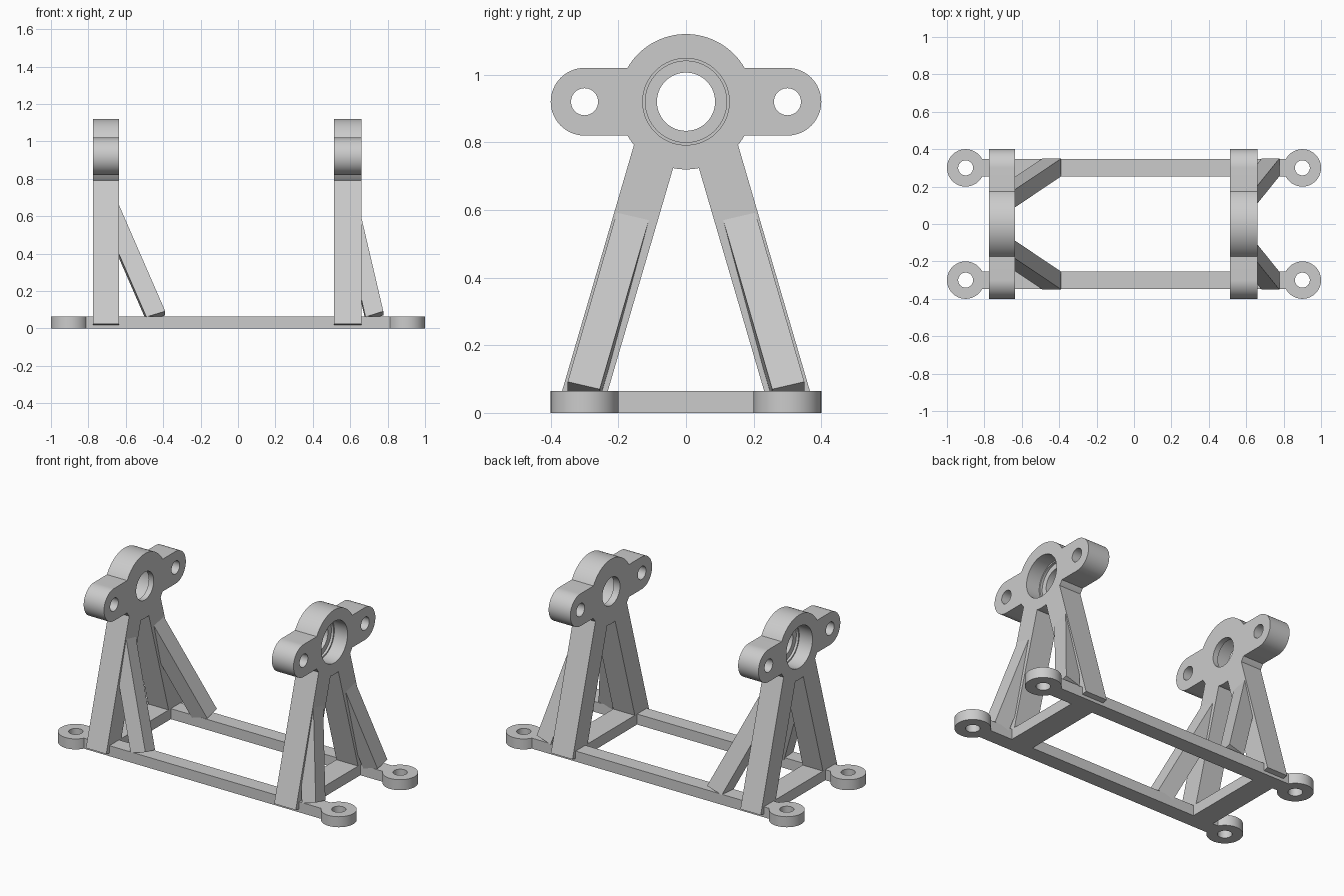
import bpy, bmesh
from math import sin, cos, radians, tau
from mathutils import Vector

cube = bpy.data.objects.get("Cube")
if cube:
    bpy.data.objects.remove(cube, do_unlink=True)

grey = bpy.data.materials.new("plain_grey")
grey.use_nodes = True
grey.diffuse_color = (0.6, 0.6, 0.6, 1)
grey.node_tree.nodes["Principled BSDF"].inputs["Base Color"].default_value = (0.6, 0.6, 0.6, 1)


def loft(name, rings):
    """Solid through equally long closed rings of points, capped at both ends."""
    bm = bmesh.new()
    loops = [[bm.verts.new(p) for p in ring] for ring in rings]
    n = len(loops[0])
    for a, b in zip(loops, loops[1:]):
        for i in range(n):
            j = (i + 1) % n
            bm.faces.new((a[i], a[j], b[j], b[i]))
    bm.faces.new(loops[0][::-1])
    bm.faces.new(loops[-1])
    bmesh.ops.recalc_face_normals(bm, faces=bm.faces)
    mesh = bpy.data.meshes.new(name)
    bm.to_mesh(mesh)
    bm.free()
    mesh.materials.append(grey)
    ob = bpy.data.objects.new(name, mesh)
    bpy.context.collection.objects.link(ob)
    return ob


def box(name, x0, x1, y0, y1, z0, z1):
    ring = [(x0, y0), (x1, y0), (x1, y1), (x0, y1)]
    return loft(name, [[(x, y, z) for x, y in ring] for z in (z0, z1)])


def turned(name, axis, centre, steps, n=64):
    """Turned solid along x or z from (position, radius) steps."""
    a, b = centre
    rings = []
    for t, r in steps:
        circle = [(a + r * cos(tau * i / n), b + r * sin(tau * i / n)) for i in range(n)]
        rings.append([(t, u, v) if axis == "x" else (u, v, t) for u, v in circle])
    return loft(name, rings)


def cut(ob, cutter):
    cutter.hide_render = True
    mod = ob.modifiers.new("hole", "BOOLEAN")
    mod.operation = "DIFFERENCE"
    mod.solver = "EXACT"
    mod.object = cutter
    bpy.context.view_layer.objects.active = ob
    bpy.ops.object.modifier_apply(modifier=mod.name)
    bpy.data.objects.remove(cutter, do_unlink=True)


def smooth(ob):
    bpy.ops.object.select_all(action="DESELECT")
    ob.select_set(True)
    bpy.context.view_layer.objects.active = ob
    bpy.ops.object.shade_smooth_by_angle(angle=radians(30))


def arc(cy, r, start, end, n):
    angles = [radians(start + (end - start) * i / n) for i in range(n + 1)]
    return [(cy + r * cos(a), HUB_Z + r * sin(a)) for a in angles]


HUB_Z = 0.92
RAIL_TOP = 0.065

# Half outline of a tower: hub, side lobe, splayed leg
half = arc(0, 0.2, 90, 30, 16)
half += arc(0.3, 0.1, 90, -90, 32)
half += arc(0, 0.2, -30, -39.7, 3)
half += [(0.378, 0.025), (0.25, 0.0)]
half += arc(0, 0.2, -79, -90, 3)
outline = half + [(-y, z) for y, z in half[-2:0:-1]]

# Towers with lobe holes and a bearing seat on the outer face
for label, inner, outer in (("right", -0.637, -0.776), ("left", 0.512, 0.66)):
    tower = loft(label + "_tower", [[(x, y, z) for y, z in outline] for x in (inner, outer)])
    out = 1 if outer > 0 else -1
    for y in (-0.3, 0.3):
        cut(tower, turned("lobe_cutter", "x", (y, HUB_Z), [(inner - out * 0.1, 0.04), (outer + out * 0.1, 0.04)], 48))
    seat = outer - out * 0.09
    step = outer - out * 0.105
    cut(tower, turned("bore_cutter", "x", (0, HUB_Z), [
        (inner - out * 0.1, 0.086), (step, 0.086), (step, 0.12),
        (seat, 0.12), (seat, 0.128), (outer + out * 0.1, 0.128)], 96))
    smooth(tower)
    # Cross bar between the rails
    box(label + "_cross_bar", *sorted((inner, outer)), -0.255, 0.255, 0, RAIL_TOP)

# Long base rails and mounting lugs
for side, sy in (("front", -1), ("back", 1)):
    box(side + "_rail", -0.83, 0.83, *sorted((sy * 0.253, sy * 0.347)), 0, RAIL_TOP)
    for end, sx in (("right", -1), ("left", 1)):
        centre = (sx * 0.9, sy * 0.3)
        lug = turned(f"{side}_{end}_lug", "z", centre, [(0, 0.1), (RAIL_TOP, 0.1)])
        cut(lug, turned("lug_cutter", "z", centre, [(-0.1, 0.04), (0.2, 0.04)], 48))
        smooth(lug)

    # Slanted braces from the rails up into the legs
    for label, x0, x1, lean in (("right", -0.49, -0.389, (-0.246, -0.165, 0.565)),
                                ("left", 0.682, 0.777, (-0.117, -0.145, 0.5))):
        foot = [Vector(p) for p in ((x0, 0.255, 0.04), (x1, 0.255, 0.07),
                                    (x1, 0.35, 0.092), (x0, 0.35, 0.062))]
        top = [p + Vector(lean) * 1.1 for p in foot]
        loft(f"{side}_{label}_brace", [[(p.x, sy * p.y, p.z) for p in ring] for ring in (foot, top)])
